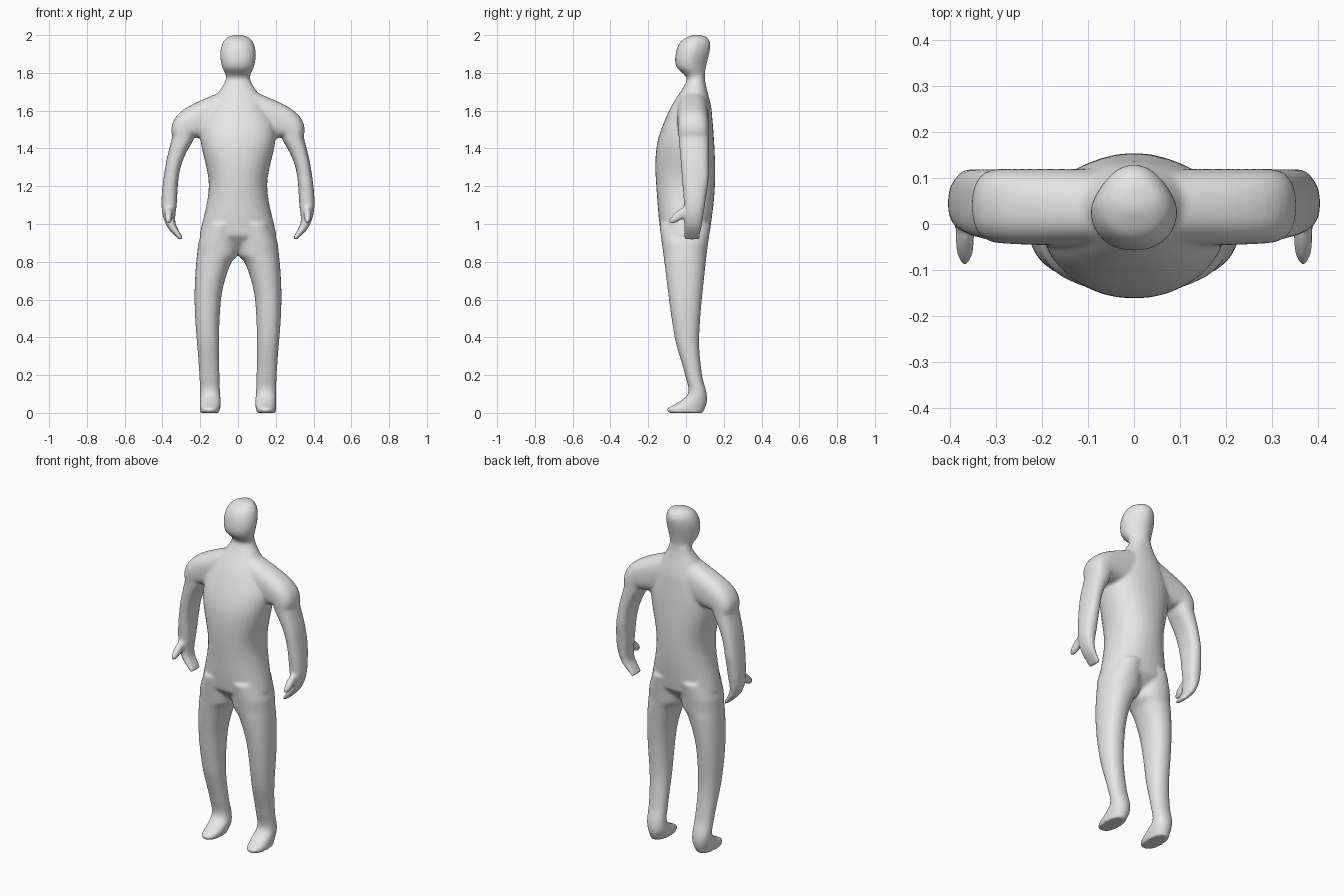
import bpy, bmesh
from math import cos, sin, pi, copysign
from mathutils import Matrix, Vector

if "Cube" in bpy.data.objects:
    bpy.data.objects.remove(bpy.data.objects["Cube"])

SIDES = 32
STEP = 0.01


def curve(*points):
    """Return a smooth function of height through (height, value) points."""
    def slope(i):
        before = points[max(i - 1, 0)]
        after = points[min(i + 1, len(points) - 1)]
        return (after[1] - before[1]) / (after[0] - before[0])

    def value(height):
        i = 0
        while i < len(points) - 2 and height > points[i + 1][0]:
            i += 1
        (low, start), (high, end) = points[i], points[i + 1]
        span = high - low
        t = (height - low) / span
        ease = t * t * (3 - 2 * t)
        return (start + (end - start) * ease
                + span * t * (1 - t) * ((1 - t) * slope(i) - t * slope(i + 1)))
    return value


def levels(low, high):
    count = round((high - low) / STEP)
    return [low + (high - low) * i / count for i in range(count + 1)]


def section(bm, centre, across, depth, power, taper=0):
    """Add a rounded-box cross-section; taper narrows its back."""
    ring = []
    for k in range(SIDES):
        angle = 2 * pi * k / SIDES
        c, s = cos(angle), sin(angle)
        u = copysign(abs(c) ** (2 / power), c)
        v = copysign(abs(s) ** (2 / power), s)
        u *= 1 - taper * max(v, 0)
        ring.append(bm.verts.new(centre + across * u + Vector((0, depth * v, 0))))
    return ring


def skin(bm, rings):
    for lower, upper in zip(rings, rings[1:]):
        for k in range(SIDES):
            n = (k + 1) % SIDES
            bm.faces.new((lower[k], lower[n], upper[n], upper[k]))
    bm.faces.new(rings[0][::-1])
    bm.faces.new(rings[-1])


# Outlines of the whole figure, from the soles to the crown
front_edge = curve((0, -0.09), (0.02, -0.105), (0.05, -0.05), (0.1, 0.01), (0.2, -0.005),
                   (0.4, -0.06), (0.8, -0.115), (1.1, -0.15), (1.4, -0.157), (1.6, -0.09),
                   (1.75, 0), (1.78, 0), (1.83, -0.05), (1.9, -0.055), (1.97, -0.025), (2, 0.03))
back_edge = curve((0, 0.09), (0.05, 0.11), (0.1, 0.11), (0.2, 0.085), (0.4, 0.07), (0.8, 0.105),
                  (1.2, 0.153), (1.6, 0.136), (1.78, 0.1), (1.95, 0.13), (1.99, 0.11), (2, 0.085))
outer_edge = curve((0, 0.2), (0.2, 0.205), (0.6, 0.23), (0.9, 0.21), (1.2, 0.155), (1.5, 0.2),
                   (1.67, 0.12), (1.77, 0.064), (1.83, 0.085), (1.9, 0.095), (1.96, 0.082),
                   (1.99, 0.055), (2, 0.025))
inner_edge = curve((0, 0.1), (0.05, 0.09), (0.1, 0.095), (0.4, 0.1), (0.6, 0.09),
                   (0.7, 0.07), (0.8, 0.033), (0.84, 0), (1, 0))

# Arm centre line and thickness, from the fingertips to the chest
arm_x = curve((0.92, 0.3), (1, 0.355), (1.1, 0.365), (1.3, 0.345), (1.45, 0.295),
              (1.53, 0.25), (1.6, 0))
arm_half = curve((0.92, 0.01), (1, 0.025), (1.1, 0.04), (1.3, 0.04), (1.45, 0.055),
                 (1.53, 0.085), (1.6, 0.13))


def add_trunk(bm, low, high, taper=0):
    rings = []
    for z in levels(low, high):
        # The lowest sections close to a rounded crotch
        grow = min(1, (z - 0.84) / 0.1) ** 0.5
        front, back = front_edge(z), back_edge(z)
        rings.append(section(bm, Vector((0, (front + back) / 2, z)),
                             Vector((outer_edge(z) * grow, 0, 0)),
                             (back - front) / 2 * grow, 2.2, taper))
    skin(bm, rings)


def add_leg(bm, side):
    rings = []
    for z in levels(0, 1):
        front, back = front_edge(z), back_edge(z)
        inner, outer = inner_edge(z), outer_edge(z) - 0.2 * max(z - 0.9, 0)
        rings.append(section(bm, Vector((side * (inner + outer) / 2, (front + back) / 2, z)),
                             Vector((side * (outer - inner) / 2, 0, 0)),
                             (back - front) / 2, 2.2))
    skin(bm, rings)


def add_arm(bm, side):
    rings = []
    for z in levels(0.92, 1.6):
        # Each section stands square to the centre line
        lean = (arm_x(z + STEP / 2) - arm_x(z - STEP / 2)) / STEP
        across = Vector((1, 0, -lean)).normalized() * arm_half(z)
        across.x *= side
        front = -0.01 - 0.08 * max(z - 1.1, 0)
        back = min(0.12, 0.1 + 0.15 * (z - 1.1))
        rings.append(section(bm, Vector((side * arm_x(z), (front + back) / 2, z)),
                             across, (back - front) / 2, 2.5))
    skin(bm, rings)


def add_thumb(bm, side):
    place = Matrix.Translation((side * 0.368, -0.03, 1.05))
    turn = Matrix.Rotation(0.65, 4, "X")
    size = Matrix.Diagonal((0.021, 0.075, 0.026, 1))
    bmesh.ops.create_uvsphere(bm, u_segments=SIDES, v_segments=SIDES // 2, radius=1,
                              matrix=place @ turn @ size)


# Assemble torso, head and limbs as overlapping volumes
bm = bmesh.new()
add_trunk(bm, 0.85, 1.78)
add_trunk(bm, 1.74, 2, taper=0.28)
for side in (1, -1):
    add_leg(bm, side)
    add_arm(bm, side)
    add_thumb(bm, side)
bmesh.ops.recalc_face_normals(bm, faces=bm.faces)
mesh = bpy.data.meshes.new("body")
bm.to_mesh(mesh)
bm.free()
body = bpy.data.objects.new("body", mesh)
bpy.context.collection.objects.link(body)

# Fuse into one skin and soften the joins
fuse = body.modifiers.new("fuse", "REMESH")
fuse.mode = "VOXEL"
fuse.voxel_size = 0.008
fuse.use_smooth_shade = True
soften = body.modifiers.new("soften", "SMOOTH")
soften.factor = 0.5
soften.iterations = 10

# Plain grey skin
grey = bpy.data.materials.new("light_grey")
grey.use_nodes = True
colour = (0.8, 0.8, 0.8, 1)
grey.diffuse_color = colour
grey.node_tree.nodes["Principled BSDF"].inputs["Base Color"].default_value = colour
mesh.materials.append(grey)
